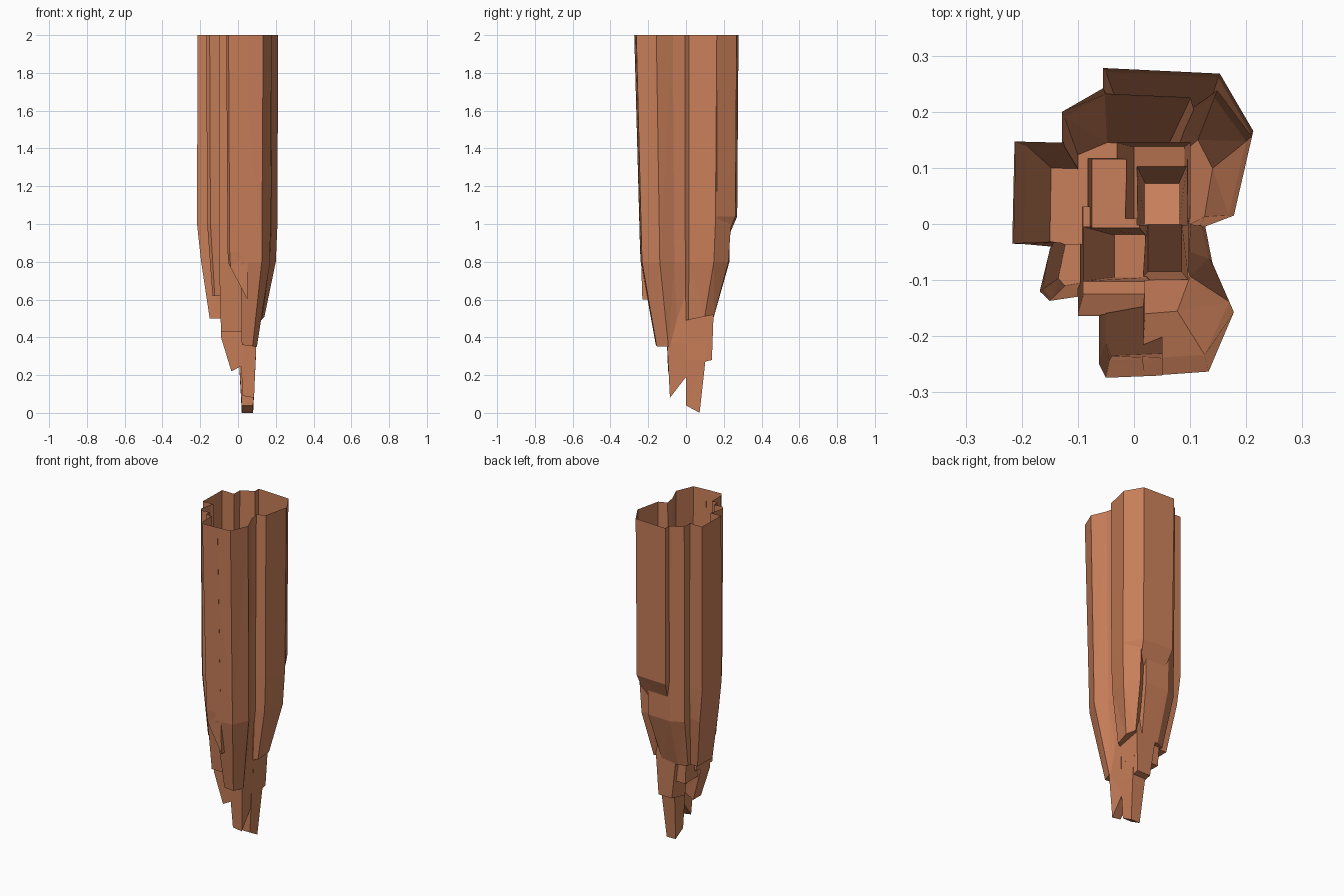
import bpy, bmesh

if "Cube" in bpy.data.objects:
    bpy.data.objects.remove(bpy.data.objects["Cube"])

clay = bpy.data.materials.new("clay_brown")
clay.diffuse_color = (0.58, 0.21, 0.10, 1)
clay.use_nodes = True
clay.node_tree.nodes["Principled BSDF"].inputs["Base Color"].default_value = clay.diffuse_color
parts = []


def box(x0, x1, y0, y1):
    return [(x0, y0), (x1, y0), (x1, y1), (x0, y1)]


def column(name, outline, *rings, tilt=(0, 0)):
    """Prism with an outline refitted to each ring (z, x0, x1, y0, y1); tilt slopes the foot."""
    xs, ys = [p[0] for p in outline], [p[1] for p in outline]
    ax, bx, ay, by = min(xs), max(xs), min(ys), max(ys)
    top = 2.02 + 0.011 * len(parts)      # trimmed to z = 2 later
    bm = bmesh.new()
    loops = []
    for i, (z, x0, x1, y0, y1) in enumerate([(top, ax, bx, ay, by), (2, ax, bx, ay, by), *rings]):
        last = i == len(rings) + 1
        loop = []
        for x, y in outline:
            u, v = (x - ax) / (bx - ax), (y - ay) / (by - ay)
            dz = tilt[0] * u + tilt[1] * v if last else 0
            loop.append(bm.verts.new((x0 + u * (x1 - x0), y0 + v * (y1 - y0), z + dz)))
        loops.append(loop)
    n = len(outline)
    for a, b in zip(loops, loops[1:]):
        for k in range(n):
            bm.faces.new((a[k], a[(k + 1) % n], b[(k + 1) % n], b[k]))
    bm.faces.new(loops[0])
    bm.faces.new(loops[-1])
    bmesh.ops.triangulate(bm, faces=bm.faces[:])
    bmesh.ops.recalc_face_normals(bm, faces=bm.faces[:])
    me = bpy.data.meshes.new(name)
    bm.to_mesh(me)
    bm.free()
    me.materials.append(clay)
    ob = bpy.data.objects.new(name, me)
    bpy.context.collection.objects.link(ob)
    parts.append(ob)


# Core that every rock column grows from
column("core", box(-.105, .105, -.105, .12),
       (.8, -.1, .105, -.105, .12), (.38, -.075, .095, -.095, .115))
# Back columns
column("back_outer", [(-.055, .278), (.153, .268), (.213, .165), (.13, .1), (-.055, .12)],
       (1.04, -.05, .208, .1, .271), (.91, -.03, .18, .1, .215))
column("back_right", [(.15, .25), (.212, .163), (.178, .015), (.12, -.007), (.07, .003), (.07, .2)],
       (1, .07, .209, -.006, .238), (.8, .07, .2, -.004, .225), (.49, .08, .14, 0, .15), tilt=(0, .03))
column("back_middle", [(-.128, .2), (-.055, .242), (.1, .235), (.14, .06), (-.128, .06)],
       (.8, -.124, .14, .06, .23), (.5, -.1, .09, .05, .145))
column("back_lower", box(-.03, .103, .01, .15),
       (.5, -.03, .1, .01, .145), (.25, 0, .09, .01, .137), tilt=(0, .03))
# Left columns
column("left", [(-.21, .147), (-.09, .144), (-.06, -.028), (-.214, -.034)],
       (1, -.217, -.06, -.035, .147), (.8, -.195, -.06, -.036, .14), (.5, -.15, -.06, -.04, .1))
column("left_front", [(-.15, -.045), (-.168, -.12), (-.15, -.137), (-.09, -.128), (-.07, -.02), (-.14, -.02)],
       (1, -.163, -.07, -.133, -.02), (.62, -.135, -.07, -.11, -.02))
# Front columns
column("front_left", [(-.062, -.14), (-.062, -.25), (-.05, -.274), (.05, -.27), (.05, -.14)],
       (.85, -.055, .05, -.243, -.12), (.79, -.05, .05, -.235, -.1), tilt=(-.19, 0))
column("front_right", [(.02, -.271), (.133, -.263), (.178, -.157), (.14, -.07), (.125, .005), (.02, .005)],
       (.8, .015, .17, -.24, .005), (.36, .02, .1, -.16, .002), tilt=(-.01, 0))
column("front_middle", box(-.1, .05, -.164, .03),
       (.8, -.1, .05, -.16, .03), (.43, -.09, .04, -.125, .03))
# Tips at the foot
column("tip_left", box(-.09, .03, -.105, 0),
       (.4, -.09, .03, -.102, -.005), (.22, -.035, .022, -.095, -.02), tilt=(.03, 0))
column("tip_front", box(.01, .1, -.1, .01),
       (.37, .01, .097, -.1, .005), (.09, .025, .085, -.085, 0), tilt=(-.01, .11))
column("tip_back", box(.005, .1, -.005, .1),
       (.28, .005, .094, -.002, .103), (.04, .02, .08, 0, .072), tilt=(0, -.04))

# Fuse the columns into one rock
rock = parts[0]
for p in parts[1:]:
    m = rock.modifiers.new("join_" + p.name, 'BOOLEAN')
    m.operation, m.solver, m.object = 'UNION', 'EXACT', p
deps = bpy.context.evaluated_depsgraph_get()
mesh = bpy.data.meshes.new_from_object(rock.evaluated_get(deps))
for p in parts:
    bpy.data.objects.remove(p)

# Trim at z = 2, leaving the shell open on top
bm = bmesh.new()
bm.from_mesh(mesh)
bmesh.ops.bisect_plane(bm, geom=bm.verts[:] + bm.edges[:] + bm.faces[:], dist=1e-5,
                       plane_co=(0, 0, 2), plane_no=(0, 0, 1), clear_outer=True)
for f in bm.faces:
    f.material_index = 0
    f.smooth = False
bm.to_mesh(mesh)
bm.free()
mesh.materials.clear()
mesh.materials.append(clay)
mesh.name = "rock_spire"
bpy.context.collection.objects.link(bpy.data.objects.new("rock_spire", mesh))
